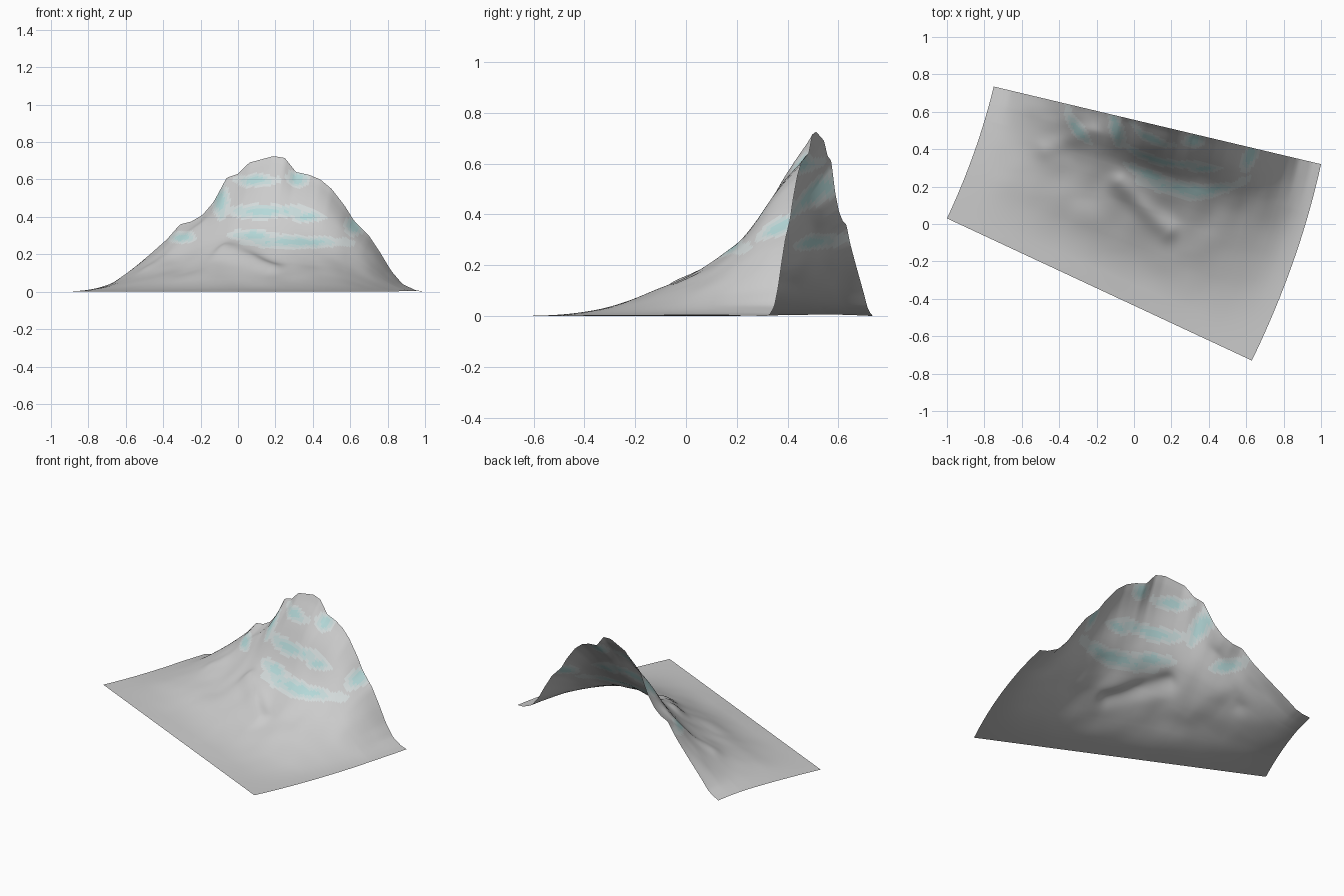
import bpy, bmesh, math
from mathutils import Vector, noise

if "Cube" in bpy.data.objects:
    bpy.data.objects.remove(bpy.data.objects["Cube"])

# Skyline along the cut back edge: x, height
SKYLINE = [(-.75, 0), (-.70, .015), (-.66, .035), (-.60, .09), (-.47, .20), (-.38, .28),
           (-.31, .36), (-.25, .375), (-.19, .41), (-.13, .48), (-.06, .61), (0, .63),
           (.06, .69), (.19, .725), (.25, .715), (.31, .64), (.38, .625), (.44, .60),
           (.50, .55), (.57, .46), (.62, .38), (.70, .30), (.76, .21), (.82, .11),
           (.88, .04), (.95, .008), (1, 0)]
# Slope profiles from back edge (0) to front edge (1): summit face and gentle flanks
STEEP = [(0, 1), (.05, .90), (.10, .83), (.15, .71), (.20, .60), (.25, .48), (.30, .41),
         (.36, .34), (.45, .25), (.55, .19), (.65, .13), (.75, .065), (.85, .025), (1, 0)]
GENTLE = [(0, 1), (.1, .89), (.2, .74), (.3, .60), (.4, .47), (.5, .36), (.6, .25),
          (.7, .14), (.8, .06), (.9, .015), (1, 0)]
# Teal patches as seen from the front: x, z, half width, half height
PATCHES = [(.10, .595, .10, .03), (.32, .60, .05, .04), (.15, .43, .20, .035),
           (.38, .40, .08, .025), (.30, .265, .25, .03), (-.09, .48, .04, .08),
           (.08, .30, .10, .03), (.62, .35, .04, .05), (-.30, .29, .06, .03)]


def lerp_table(table, t):
    for (a, za), (b, zb) in zip(table, table[1:]):
        if t <= b:
            return za + (zb - za) * max(0, t - a) / (b - a)
    return table[-1][1]


def soft_table(table, t):
    r = min(.04, t, 1 - t)
    return sum(lerp_table(table, t + r * k / 2) for k in range(-2, 3)) / 5


def ridge(p, a, b, height, width):
    """Rounded spur along the segment a-b."""
    a, b = Vector(a), Vector(b)
    t = max(0, min(1, (p - a).dot(b - a) / (b - a).length_squared))
    return height * math.exp(-((p - a.lerp(b, t)).length / width) ** 2)


def surface(u, v):
    back = Vector((-.75, .735)).lerp(Vector((1, .32)), u)
    front = Vector((-1, .03)).lerp(Vector((.63, -.73)), u)
    p = back.lerp(front, v)
    p.x += (.02 + .015 * u) * 4 * v * (1 - v)
    top = lerp_table(SKYLINE, back.x)
    # away from the back edge the skyline notches soften
    soft = sum(lerp_table(SKYLINE, back.x + k * .03) for k in range(-3, 4)) / 7
    top += (soft - top) * min(1, v * 4)
    w = min(1, top / .72) ** .8
    z = top * (w * soft_table(STEEP, v) + (1 - w) * soft_table(GENTLE, v))
    # spurs and small rock bumps, fading out at all borders
    fade = min(1, v * 8) * min(1, z * 6)
    z += fade * (ridge(p, (-.08, .22), (.18, -.04), .03, .055)
                 + ridge(p, (-.22, .50), (-.48, .40), .015, .05)
                 + .012 * noise.noise(Vector((p.x * 7, p.y * 7, .3))))
    return p.x, p.y, max(0, z)


# Mountain sheet
NU, NV = 140, 100
bm = bmesh.new()
grid = [[bm.verts.new(surface(i / NU, j / NV)) for i in range(NU + 1)] for j in range(NV + 1)]
for j in range(NV):
    for i in range(NU):
        f = bm.faces.new((grid[j][i], grid[j + 1][i], grid[j + 1][i + 1], grid[j][i + 1]))
        f.smooth = True
        c = f.calc_center_median()
        d = min(math.hypot((c.x - x) / rx, (c.z - z) / rz) for x, z, rx, rz in PATCHES)
        d += .3 * noise.noise(c * 14)
        f.material_index = 3 if d < .55 else 2 if d < .9 else 1 if d < 1.25 else 0

mesh = bpy.data.meshes.new("mountain_slope")
bm.to_mesh(mesh)
bm.free()
for name, col in [("rock", (.72, .72, .72, 1)), ("faint_teal", (.66, .71, .71, 1)),
                  ("pale_teal", (.57, .70, .70, 1)), ("teal", (.46, .69, .69, 1))]:
    m = bpy.data.materials.new(name)
    m.diffuse_color = col
    m.use_nodes = True
    m.node_tree.nodes["Principled BSDF"].inputs["Base Color"].default_value = m.diffuse_color
    mesh.materials.append(m)
bpy.context.collection.objects.link(bpy.data.objects.new("mountain_slope", mesh))
